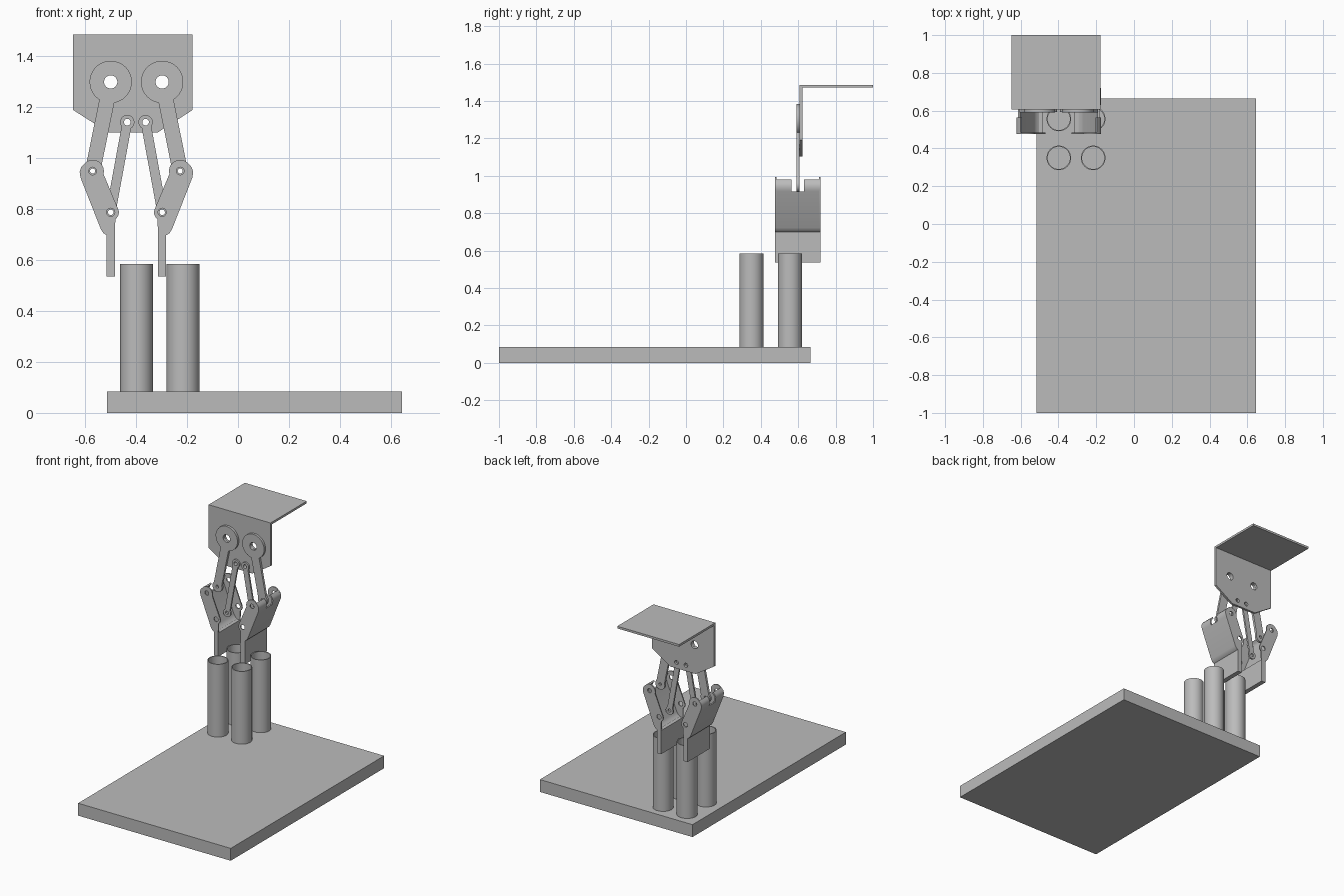
import bpy, bmesh
from math import sin, cos, asin, atan2, radians, pi, hypot

cube = bpy.data.objects.get("Cube")
if cube:
    bpy.data.objects.remove(cube, do_unlink=True)

grey = bpy.data.materials.new("plain grey")
grey.use_nodes = True
grey.diffuse_color = (0.5, 0.5, 0.5, 1)
grey.node_tree.nodes["Principled BSDF"].inputs["Base Color"].default_value = (0.5, 0.5, 0.5, 1)

CX = -0.399                      # centre line of the gripper
FRONT, BACK = 0.476, 0.72        # depth of the fingers


def arc(c, r, a0, a1, n=16):
    """Points on an arc, angles in radians."""
    return [(c[0] + r * cos(a0 + (a1 - a0) * i / n),
             c[1] + r * sin(a0 + (a1 - a0) * i / n)) for i in range(n + 1)]


def circle(c, r, n=32):
    return arc(c, r, 0, 2 * pi, n)[:-1]


def link_outline(a, ra, b, rb, w):
    """Bar of half width w joining two round ends."""
    d = atan2(b[1] - a[1], b[0] - a[0])
    ta, tb = asin(w / ra), asin(w / rb)
    return (arc(a, ra, d + ta, d + 2 * pi - ta, 40)
            + arc(b, rb, d - pi + tb, d + pi - tb, 24))


def slab(name, loops, lo, hi, upright=True):
    """Extrude an outline with holes; upright slabs run from y=lo to y=hi, others in z."""
    cu = bpy.data.curves.new(name, 'CURVE')
    cu.dimensions, cu.fill_mode, cu.extrude = '2D', 'BOTH', (hi - lo) / 2
    for loop in loops:
        sp = cu.splines.new('POLY')
        sp.points.add(len(loop) - 1)
        for p, (x, y) in zip(sp.points, loop):
            p.co = (x, y, 0, 1)
        sp.use_cyclic_u = True
    tmp = bpy.data.objects.new(name + "_outline", cu)
    bpy.context.collection.objects.link(tmp)
    dg = bpy.context.evaluated_depsgraph_get()
    me = bpy.data.meshes.new_from_object(tmp.evaluated_get(dg))
    bpy.data.objects.remove(tmp, do_unlink=True)
    bm = bmesh.new()
    bm.from_mesh(me)
    bmesh.ops.remove_doubles(bm, verts=bm.verts, dist=1e-5)
    mid = (lo + hi) / 2
    for v in bm.verts:
        x, y, z = v.co
        v.co = (x, mid - z, y) if upright else (x, y, mid + z)
    bmesh.ops.recalc_face_normals(bm, faces=bm.faces)
    bm.to_mesh(me)
    bm.free()
    return finish(name, me)


def finish(name, me):
    me.materials.clear()
    me.materials.append(grey)
    ob = bpy.data.objects.new(name, me)
    bpy.context.collection.objects.link(ob)
    bpy.ops.object.select_all(action='DESELECT')
    ob.select_set(True)
    bpy.context.view_layer.objects.active = ob
    bpy.ops.object.shade_smooth_by_angle(angle=radians(35))
    return ob


def box(name, x0, x1, y0, y1, z0, z1):
    return slab(name, [[(x0, z0), (x1, z0), (x1, z1), (x0, z1)]], y0, y1)


# Base board and four open tubes
box("base_board", -0.515, 0.645, -1, 0.665, 0, 0.085)
for x in (-0.398, -0.216):
    for y in (0.35, 0.556):
        slab("tube", [circle((x, y), 0.065, 48), circle((x, y), 0.059, 48)],
             0.085, 0.585, upright=False)

# Pivots of one side: (distance from centre line, height)
DRIVE_TOP, DRIVE_END = (0.101, 1.3), (0.172, 0.95)
LINK_TOP, LINK_END = (0.036, 1.142), (0.101, 0.788)


def side(points, s):
    return [(CX + s * u, z) for u, z in points]


# Angled mounting bracket
face = [(-0.648, 1.472), (-0.648, 1.19), (-0.51, 1.102), (-0.315, 1.102),
        (-0.178, 1.19), (-0.178, 1.472)]
holes = [side(circle(c, r), s) for s in (-1, 1)
         for c, r in ((DRIVE_TOP, 0.026), (LINK_TOP, 0.014))]
slab("bracket_face", [face] + holes, 0.607, 0.622)
box("bracket_top", -0.648, -0.178, 0.607, 1.0, 1.471, 1.486)

# Finger cheek outline and the curved outer wall
cheek = (arc(LINK_END, 0.032, radians(235), radians(165))
         + arc(DRIVE_END, 0.044, radians(195), radians(60))
         + [(0.205, 0.978), (0.217, 0.965), (0.223, 0.947), (0.22, 0.925),
            (0.14, 0.722), (0.13, 0.706), (0.117, 0.698), (0.085, 0.698)])
wall_low = [(0.216, 0.915), (0.14, 0.722), (0.13, 0.706), (0.117, 0.698),
            (0.105, 0.7), (0.12, 0.71), (0.13, 0.726), (0.205, 0.915)]
wall_high = [(0.203, 0.98), (0.217, 0.965), (0.223, 0.947), (0.22, 0.925),
             (0.216, 0.915), (0.205, 0.915), (0.21, 0.93), (0.212, 0.945),
             (0.207, 0.96), (0.195, 0.972)]

for s, tag in ((-1, "right"), (1, "left")):
    # Drive arm and guide link
    slab(tag + "_drive_arm",
         [side(link_outline(DRIVE_TOP, 0.083, DRIVE_END, 0.036, 0.03), s),
          side(circle(DRIVE_TOP, 0.026), s), side(circle(DRIVE_END, 0.01), s)], 0.59, 0.606)
    slab(tag + "_guide_link",
         [side(link_outline(LINK_TOP, 0.028, LINK_END, 0.028, 0.019), s),
          side(circle(LINK_TOP, 0.013), s), side(circle(LINK_END, 0.011), s)], 0.594, 0.606)
    # Finger: two cheeks, notched wall and gripping pad
    for y in (FRONT, BACK - 0.008):
        slab(tag + "_finger_cheek",
             [side(cheek, s), side(circle(DRIVE_END, 0.015), s),
              side(circle(LINK_END, 0.016), s)], y, y + 0.008)
    slab(tag + "_finger_wall", [side(wall_low, s)], FRONT + 0.008, BACK - 0.008)
    for y0, y1 in ((FRONT + 0.008, 0.565), (0.63, BACK - 0.008)):
        slab(tag + "_finger_wall_top", [side(wall_high, s)], y0, y1)
    slab(tag + "_finger_pad",
         [side([(0.085, 0.536), (0.117, 0.536), (0.117, 0.698), (0.085, 0.698)], s)],
         FRONT, BACK)
